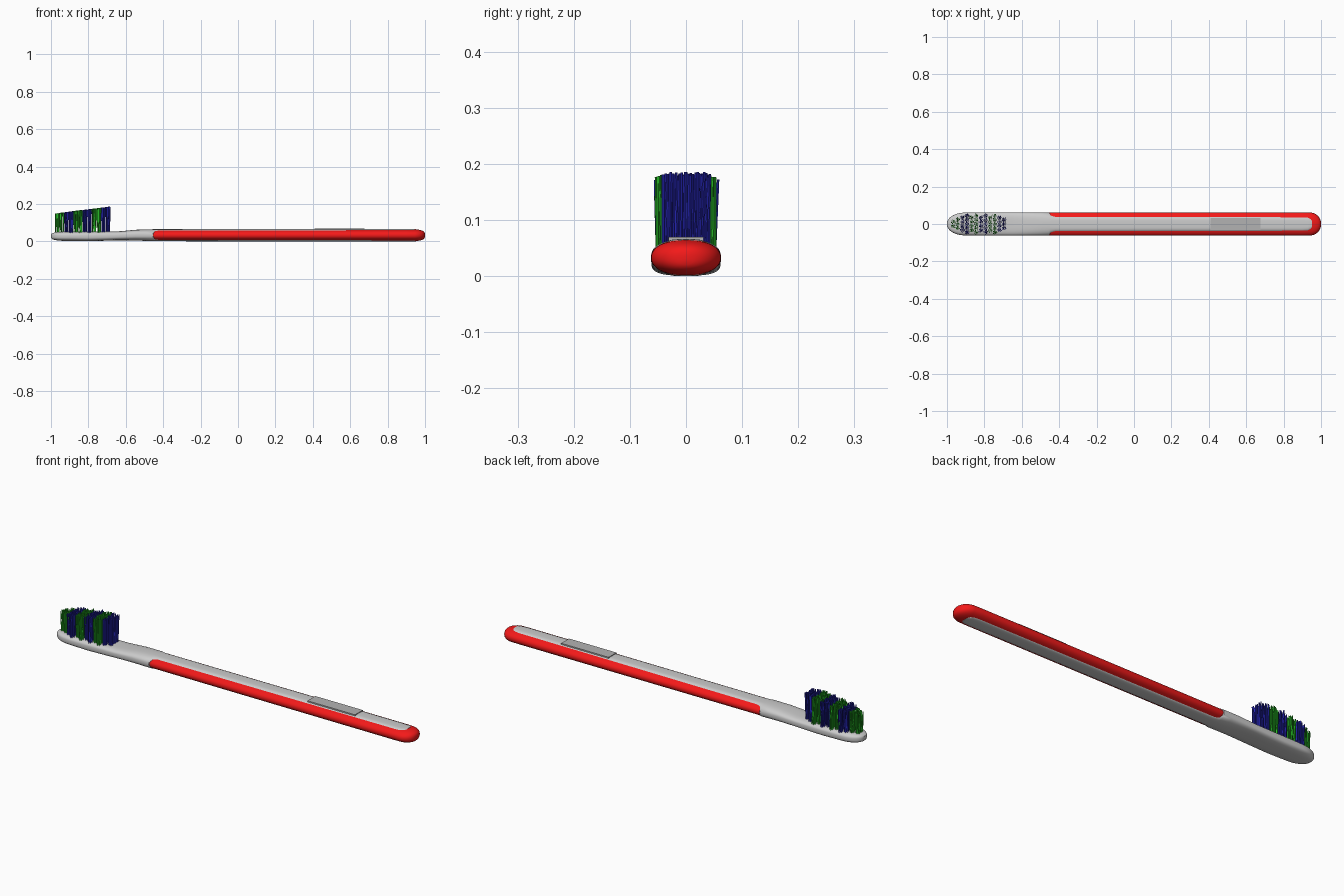
import bpy, bmesh, math, random
from mathutils import Vector

if "Cube" in bpy.data.objects:
    bpy.data.objects.remove(bpy.data.objects["Cube"])

random.seed(4)


def material(name, rgb):
    m = bpy.data.materials.new(name)
    m.diffuse_color = (*rgb, 1)
    m.use_nodes = True
    m.node_tree.nodes["Principled BSDF"].inputs["Base Color"].default_value = m.diffuse_color
    return m


def finish(bm, name, mat=None, angle=35):
    bmesh.ops.recalc_face_normals(bm, faces=bm.faces)
    me = bpy.data.meshes.new(name)
    bm.to_mesh(me)
    bm.free()
    ob = bpy.data.objects.new(name, me)
    bpy.context.collection.objects.link(ob)
    if mat:
        me.materials.append(mat)
    bpy.ops.object.select_all(action='DESELECT')
    bpy.context.view_layer.objects.active = ob
    ob.select_set(True)
    bpy.ops.object.shade_smooth_by_angle(angle=math.radians(angle))
    return ob


def loft(stations, name, mat=None, n=48):
    """Skin of superellipse rings; station = x, half width, bottom, top, exponent."""
    bm = bmesh.new()
    rings = []
    for x, w, z0, z1, e in stations:
        ring = []
        for i in range(n):
            a = math.tau * i / n
            c, s = math.cos(a), math.sin(a)
            y = w * math.copysign(abs(c) ** (2 / e), c)
            z = (z0 + z1) / 2 + (z1 - z0) / 2 * math.copysign(abs(s) ** (2 / e), s)
            ring.append(bm.verts.new((x, y, z)))
        rings.append(ring)
    for a, b in zip(rings, rings[1:]):
        for i in range(n):
            j = (i + 1) % n
            bm.faces.new((a[i], a[j], b[j], b[i]))
    bm.faces.new(rings[0])
    bm.faces.new(rings[-1])
    return finish(bm, name, mat)


red = material("grip_red", (0.9, 0.01, 0.01))
green = material("bristle_green", (0.02, 0.5, 0.02))
blue = material("bristle_blue", (0.02, 0.02, 0.5))
dark = material("panel_grey", (0.45, 0.45, 0.45))

# Grey head, neck and raised core of the handle
body = []
for k in range(1, 10):                       # rounded head tip
    t = math.radians(10 * k)
    q = math.sin(t) ** 0.5
    body.append((-0.9 - 0.1 * math.cos(t), 0.061 * math.sin(t) ** 0.9,
                 0.028 - 0.026 * q, 0.028 + 0.025 * q, 3))
body += [(-0.8, 0.062, 0.001, 0.053, 3.2), (-0.7, 0.062, 0.004, 0.053, 3.2),
         (-0.65, 0.062, 0.006, 0.053, 3.2), (-0.6, 0.062, 0.006, 0.057, 3),
         (-0.55, 0.062, 0.005, 0.062, 2.8), (-0.5, 0.062, 0.003, 0.064, 2.6),
         (-0.455, 0.062, 0.001, 0.065, 2.5), (-0.445, 0.05, 0.001, 0.065, 3.2),
         (-0.42, 0.043, 0.001, 0.065, 4), (0.2, 0.042, 0, 0.066, 4),
         (0.9, 0.042, 0, 0.066, 4), (0.93, 0.04, 0, 0.066, 4),
         (0.945, 0.034, 0, 0.066, 4), (0.952, 0.024, 0.001, 0.065, 4)]
loft(body, "body")

# Red soft grip along both sides and around the end
grip = [(-0.458, 0.053, 0.014, 0.052, 2.2), (-0.454, 0.06, 0.007, 0.059, 2.2),
        (-0.44, 0.0625, 0.003, 0.063, 2.2), (0.9, 0.0625, 0.001, 0.065, 2.2)]
for k in range(1, 10):                       # rounded end
    t = math.radians(9.8 * k)
    h = 0.032 * math.cos(t) ** 0.6
    grip.append((0.935 + 0.065 * math.sin(t), 0.0625 * math.cos(t) ** 0.9,
                 0.033 - h, 0.033 + h, 2.2))
loft(grip, "grip", red)

# Dark panel on top of the handle
bm = bmesh.new()
bmesh.ops.create_cube(bm, size=1)
bmesh.ops.scale(bm, vec=(0.265, 0.062, 0.01), verts=bm.verts)
bmesh.ops.translate(bm, vec=(0.5425, 0, 0.0645), verts=bm.verts)
finish(bm, "handle_panel", dark)


def strand(bm, base, top, r, sides=5):
    rings = [[bm.verts.new(p + Vector((r * math.cos(math.tau * i / sides),
                                       r * math.sin(math.tau * i / sides), 0)))
              for i in range(sides)] for p in (base, top)]
    for i in range(sides):
        j = (i + 1) % sides
        bm.faces.new((rings[0][i], rings[0][j], rings[1][j], rings[1][i]))
    bm.faces.new(rings[1])


def tuft(bm, x, y):
    for k in range(11):
        d = 0 if k == 0 else (0.0045 if k < 4 else 0.009)
        a = math.tau * (k / 3 if k < 4 else k / 7)
        bx, by = x + d * math.cos(a), y + d * math.sin(a)
        tx = bx + random.uniform(-0.003, 0.003)
        ty = by * 1.05 + random.uniform(-0.003, 0.003)
        tz = 0.148 + (tx + 0.98) * 0.125 + random.uniform(-0.003, 0.002)
        strand(bm, Vector((bx, by, 0.045)), Vector((tx, ty, tz)), 0.0023)


# Bristle tufts: staggered columns, two columns per colour band
bands = {"green": bmesh.new(), "blue": bmesh.new()}
for col in range(12):
    x = -0.967 + col * 0.0247
    rows = (-2, -1, 0, 1, 2) if col % 2 else (-1.5, -0.5, 0.5, 1.5)
    limit = {0: 0.027, 1: 0.03, 2: 0.035, 10: 0.04, 11: 0.022}.get(col, 0.05)
    for r in rows:
        y = r * 0.0215
        if abs(y) <= limit:
            tuft(bands["blue" if (col // 2) % 2 else "green"], x, y)
finish(bands["green"], "green_bristles", green)
finish(bands["blue"], "blue_bristles", blue)
